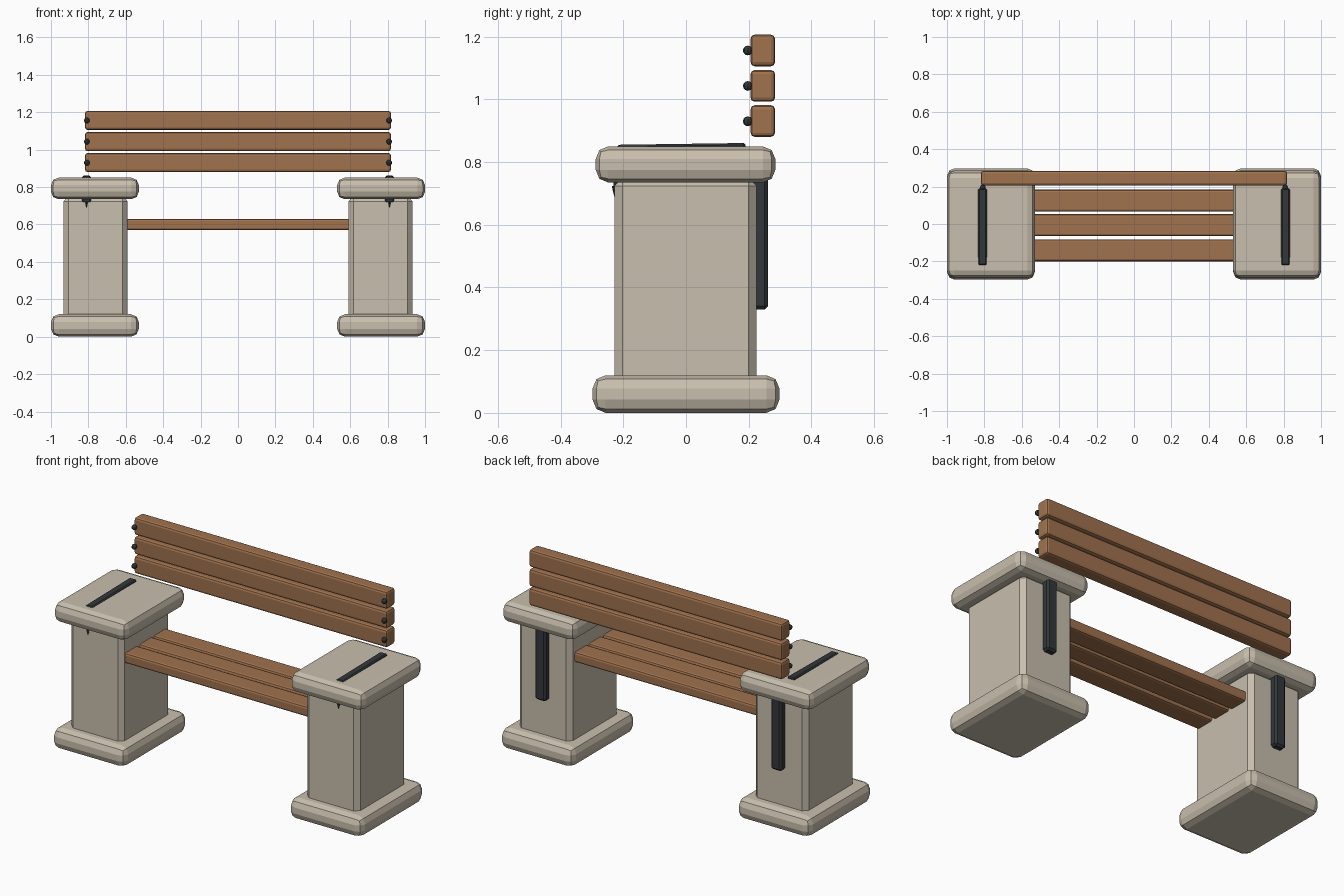
import bpy, bmesh, math
from mathutils import Matrix

if "Cube" in bpy.data.objects:
    bpy.data.objects.remove(bpy.data.objects["Cube"])


def material(name, rgb):
    m = bpy.data.materials.new(name)
    m.diffuse_color = (*rgb, 1)
    m.use_nodes = True
    m.node_tree.nodes["Principled BSDF"].inputs["Base Color"].default_value = m.diffuse_color
    return m


STONE = material("pale stone", (0.58, 0.52, 0.42))
WOOD = material("brown wood", (0.35, 0.168, 0.076))
METAL = material("dark metal", (0.033, 0.039, 0.043))


def finish(bm, name, mat):
    me = bpy.data.meshes.new(name)
    bm.to_mesh(me)
    bm.free()
    me.materials.append(mat)
    ob = bpy.data.objects.new(name, me)
    bpy.context.collection.objects.link(ob)
    return ob


def block(name, mat, x, y, z, bevel, segments=1, tilt=0):
    """Bevelled box from (min, max) ranges, tilted about x through its centre."""
    bm = bmesh.new()
    bmesh.ops.create_cube(bm, size=1)
    for v in bm.verts:
        v.co.x *= x[1] - x[0]
        v.co.y *= y[1] - y[0]
        v.co.z *= z[1] - z[0]
    bmesh.ops.bevel(bm, geom=bm.edges[:], offset=bevel, segments=segments,
                    profile=0.5, affect='EDGES')
    centre = [(a + b) / 2 for a, b in (x, y, z)]
    bm.transform(Matrix.Translation(centre) @ Matrix.Rotation(tilt, 4, 'X'))
    return finish(bm, name, mat)


def span(c, w):
    return (c - w / 2, c + w / 2)


for side, s in (("left", -1), ("right", 1)):
    # stone pedestal
    block(side + "_base", STONE, span(s * 0.765, 0.47), (-0.298, 0.298), (0.0, 0.12), 0.042, 2)
    block(side + "_column", STONE, span(s * 0.762, 0.342), (-0.228, 0.225), (0.06, 0.75), 0.026)
    block(side + "_cap", STONE, span(s * 0.765, 0.47), (-0.288, 0.285), (0.735, 0.85), 0.04, 2)

    # metal straps on the arm top and the back of the pedestal
    block(side + "_arm_strap", METAL, span(s * 0.81, 0.046), (-0.22, 0.19),
          (0.82, 0.858), 0.006, tilt=math.radians(0.8))
    block(side + "_back_strap", METAL, span(s * 0.762, 0.07), (0.19, 0.262), (0.33, 0.79), 0.011)

    # small bracket tip under the front of the cap
    block(side + "_bracket", METAL, span(s * 0.81, 0.046), (-0.231, -0.21), (0.717, 0.76), 0.005)
    bm = bmesh.new()
    bmesh.ops.create_cone(bm, cap_ends=True, segments=6, radius1=0.003, radius2=0.011, depth=0.035,
                          matrix=Matrix.Translation((s * 0.81, -0.226, 0.707)))
    finish(bm, side + "_bracket_tip", METAL)

    # bolts on the backrest
    for i, z in enumerate((0.93, 1.043, 1.156)):
        bm = bmesh.new()
        bmesh.ops.create_uvsphere(bm, u_segments=8, v_segments=6, radius=0.0155,
                                  matrix=Matrix.Translation((s * 0.808, 0.197, z)))
        finish(bm, f"{side}_bolt_{i + 1}", METAL)

# seat slats
for i, y in enumerate((-0.141, -0.006, 0.125)):
    block(f"seat_slat_{i + 1}", WOOD, (-0.63, 0.63), span(y, 0.117), (0.57, 0.63), 0.012, 2)

# backrest slats
for i, z in enumerate((0.931, 1.043, 1.156)):
    block(f"back_slat_{i + 1}", WOOD, (-0.818, 0.818), (0.206, 0.284), span(z, 0.101), 0.013, 2)
